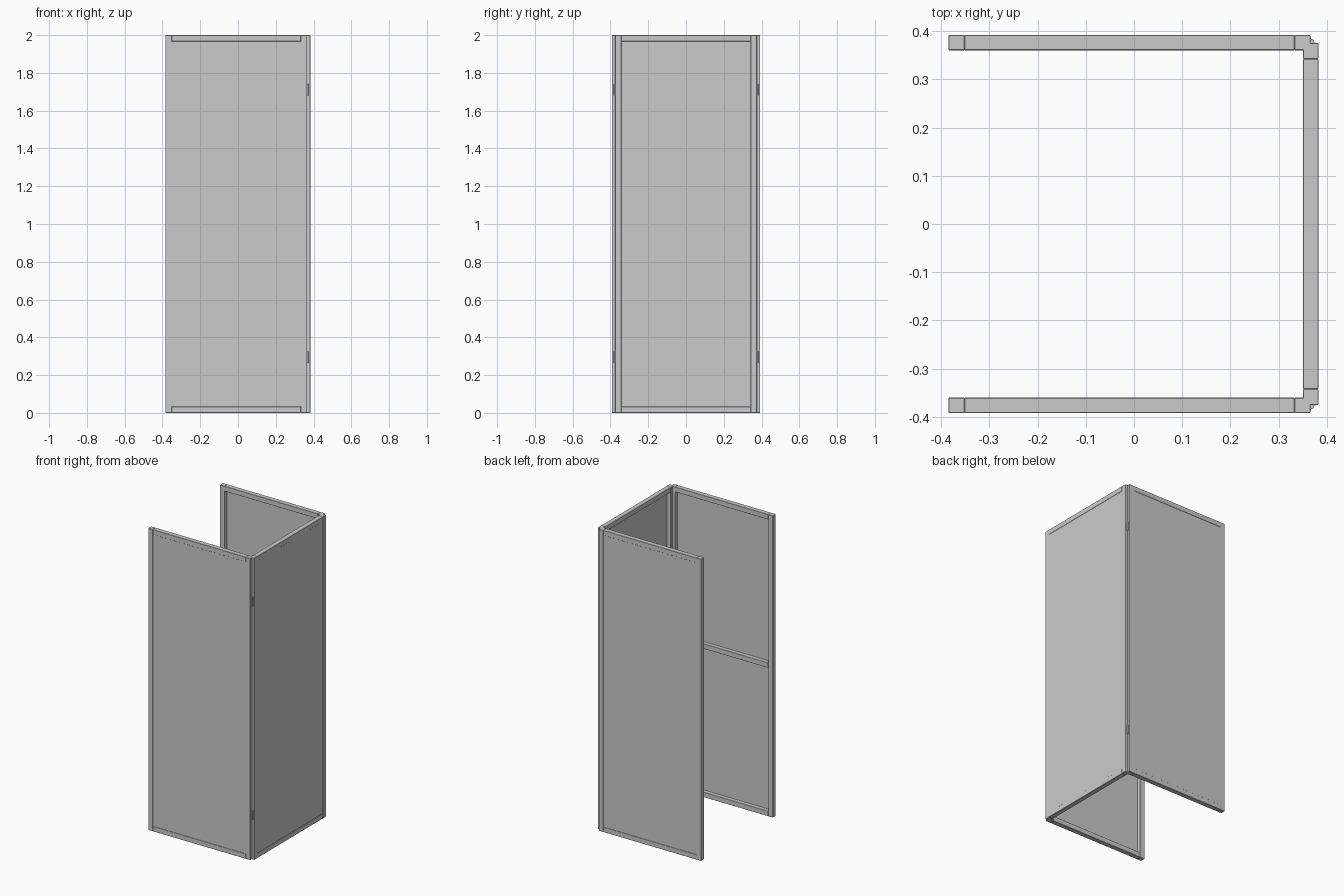
import bpy, bmesh, math
from mathutils import Matrix, Vector

if "Cube" in bpy.data.objects:
    bpy.data.objects.remove(bpy.data.objects["Cube"])

W, H, T, S = 0.75, 2.0, 0.032, 0.033   # panel width, height, thickness, frame member width


def finish(bm, name, matrix, bevel=0.0):
    if bevel:
        bmesh.ops.bevel(bm, geom=bm.edges[:], offset=bevel, segments=1, affect='EDGES')
    bm.transform(matrix)
    bmesh.ops.recalc_face_normals(bm, faces=bm.faces[:])
    mesh = bpy.data.meshes.new(name)
    bm.to_mesh(mesh)
    bm.free()
    obj = bpy.data.objects.new(name, mesh)
    bpy.context.collection.objects.link(obj)
    return obj


def box(name, lo, hi, matrix=Matrix(), bevel=0.0):
    lo, hi = Vector(lo), Vector(hi)
    bm = bmesh.ops.create_cube and bmesh.new()
    bmesh.ops.create_cube(bm, size=1.0)
    for v in bm.verts:
        v.co = Vector(((lo[i] + hi[i]) / 2 + v.co[i] * (hi[i] - lo[i]) for i in range(3)))
    return finish(bm, name, matrix, bevel)


def barrel(name, x, y, z0, z1, radius):
    bm = bmesh.new()
    bmesh.ops.create_cone(bm, cap_ends=True, segments=16, radius1=radius,
                          radius2=radius, depth=z1 - z0)
    obj = finish(bm, name, Matrix.Translation((x, y, (z0 + z1) / 2)))
    for p in obj.data.polygons:
        p.use_smooth = len(p.vertices) == 4


def panel(name, m):
    # the outer side faces local -y
    w, t = W / 2, T / 2
    for side, x in (("left", -w), ("right", w - S)):
        box(f"{name}_{side}_stile", (x, -t, 0), (x + S, t, H), m, 0.0012)
    for part, z in (("bottom", 0), ("top", H - S)):
        box(f"{name}_{part}_rail", (-w + S, -t, z), (w - S, t, z + S), m, 0.0012)
    box(f"{name}_middle_rail", (-w + S, -t + 0.002, H / 2 - S / 2),
        (w - S, t, H / 2 + S / 2), m, 0.0012)
    # thin infill sheet, almost flush with the outer side
    box(f"{name}_sheet", (-w + S, -t + 0.0015, S), (w - S, -t + 0.0045, H - S), m)


# three folding panels
panel("front_panel", Matrix.Translation((-0.0095, -0.376, 0)))
panel("back_panel", Matrix.Translation((-0.0095, 0.376, 0)) @ Matrix.Rotation(math.pi, 4, 'Z'))
panel("side_panel", Matrix.Translation((0.3665, 0, 0)) @ Matrix.Rotation(math.pi / 2, 4, 'Z'))

# hinges in the two outer corners
for side, s in (("front", -1), ("back", 1)):
    for level, z in (("lower", 0.295), ("upper", 1.71)):
        name = f"{side}_{level}_hinge"
        barrel(f"{name}_barrel", 0.368, s * 0.3785, z - 0.03, z + 0.03, 0.005)
        ys = sorted((s * 0.375, s * 0.385))
        box(f"{name}_leaf_a", (0.3645, ys[0], z - 0.03), (0.3665, ys[1], z + 0.03))
        ys = sorted((s * 0.3745, s * 0.3765))
        box(f"{name}_leaf_b", (0.3655, ys[0], z - 0.03), (0.375, ys[1], z + 0.03))
